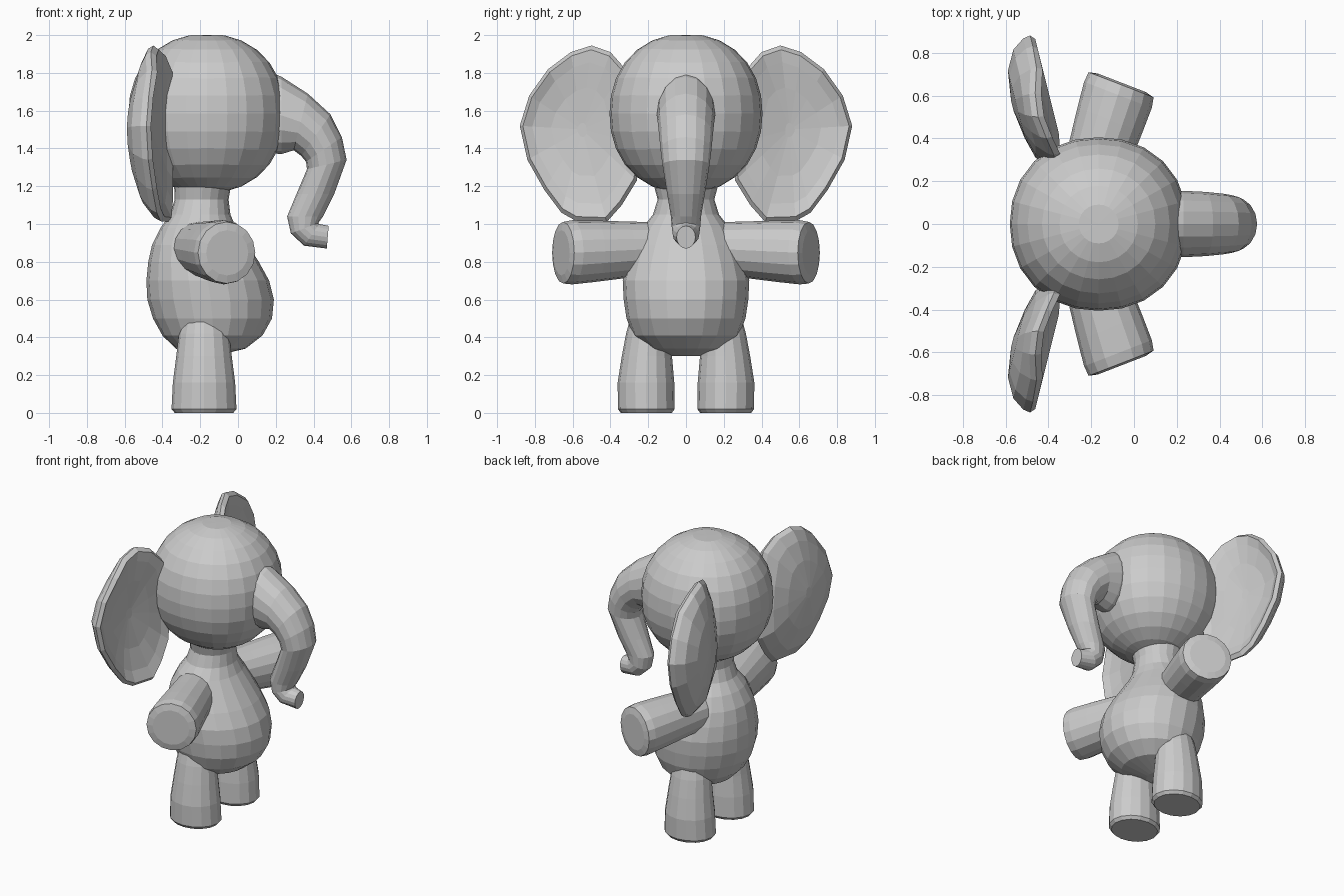
import bpy
import bmesh
from math import cos, sin, pi
from mathutils import Vector

if "Cube" in bpy.data.objects:
    bpy.data.objects.remove(bpy.data.objects["Cube"], do_unlink=True)

grey = bpy.data.materials.new("plain grey")
grey.use_nodes = True
GREY = (0.6, 0.6, 0.6, 1)
grey.diffuse_color = GREY
grey.node_tree.nodes["Principled BSDF"].inputs["Base Color"].default_value = GREY


def finish(name, bm, mirror=False):
    """Turn a bmesh into a flat shaded object, mirrored across y if asked."""
    bmesh.ops.recalc_face_normals(bm, faces=bm.faces)
    mesh = bpy.data.meshes.new(name)
    bm.to_mesh(mesh)
    bm.free()
    mesh.materials.append(grey)
    ob = bpy.data.objects.new(name, mesh)
    bpy.context.collection.objects.link(ob)
    if mirror:
        mod = ob.modifiers.new("mirror", 'MIRROR')
        mod.use_axis = (False, True, False)
    return ob


def skin(name, rings, mirror=False):
    """Bridge a row of point rings and cap both ends."""
    bm = bmesh.new()
    rows = [[bm.verts.new(p) for p in ring] for ring in rings]
    n = len(rows[0])
    for a, b in zip(rows, rows[1:]):
        for i in range(n):
            j = (i + 1) % n
            bm.faces.new((a[i], a[j], b[j], b[i]))
    bm.faces.new(rows[0])
    bm.faces.new(rows[-1])
    return finish(name, bm, mirror)


def ellipse(centre, u, v, n=16):
    c, u, v = Vector(centre), Vector(u), Vector(v)
    return [c + u * cos(2 * pi * i / n) + v * sin(2 * pi * i / n) for i in range(n)]


# Head: a slightly boxy ball, fuller towards the trunk
bm = bmesh.new()
bmesh.ops.create_uvsphere(bm, u_segments=24, v_segments=14, radius=1)
for v in bm.verts:
    p = v.co / sum(abs(c) ** 2.15 for c in v.co) ** (1 / 2.15)
    v.co = (p.x * 0.415 - 0.165, p.y * 0.405, min(p.z * 0.422 + 1.585, 2.0))
finish("head", bm)

# Body and neck: back x, front x, half width, height
body = [(-0.25, -0.13, 0.08, 0.30), (-0.33, 0.04, 0.20, 0.34),
        (-0.40, 0.13, 0.28, 0.41), (-0.45, 0.18, 0.315, 0.50),
        (-0.48, 0.19, 0.33, 0.60), (-0.485, 0.165, 0.335, 0.70),
        (-0.475, 0.11, 0.31, 0.80), (-0.455, 0.05, 0.275, 0.89),
        (-0.41, -0.01, 0.23, 0.98), (-0.36, -0.04, 0.175, 1.05),
        (-0.335, -0.05, 0.15, 1.13), (-0.34, -0.03, 0.18, 1.24)]
skin("body", [ellipse(((b + f) / 2, 0, z), ((f - b) / 2, 0, 0), (0, w, 0), 20)
              for b, f, w, z in body])

# Trunk: outer edge x and z, inner edge x and z, half width
trunk = [(0.10, 1.83, 0.12, 1.38, 0.14), (0.23, 1.78, 0.23, 1.37, 0.155),
         (0.37, 1.69, 0.295, 1.39, 0.15), (0.49, 1.58, 0.335, 1.36, 0.142),
         (0.55, 1.46, 0.36, 1.33, 0.135), (0.575, 1.34, 0.365, 1.29, 0.125),
         (0.51, 1.16, 0.31, 1.16, 0.10), (0.45, 1.04, 0.26, 1.04, 0.08),
         (0.425, 1.005, 0.28, 0.95, 0.075), (0.43, 1.0, 0.35, 0.885, 0.07),
         (0.48, 0.99, 0.47, 0.87, 0.05)]
skin("trunk", [ellipse(((a + c) / 2, 0, (b + d) / 2),
                       ((a - c) / 2, 0, (b - d) / 2), (0, w, 0))
               for a, b, c, d, w in trunk])

# Arms: thick tubes pointing sideways and a little forward
start, end = Vector((-0.21, 0.18, 0.87)), Vector((-0.06, 0.65, 0.848))
across = Vector((0.93, -0.36, 0))
skin("arms", [ellipse(start.lerp(end, t), across * r, (0, 0, r))
              for t, r in ((0, 0.14), (0.3, 0.15), (0.65, 0.163),
                           (0.9, 0.17), (1, 0.163), (1.02, 0.12))], True)

# Legs: stubby columns with flat soles; height, half depth, half width, side offset
legs = [(0, 0.155, 0.135, 0.21), (0.02, 0.172, 0.15, 0.21), (0.16, 0.165, 0.15, 0.212),
        (0.30, 0.147, 0.133, 0.207), (0.42, 0.133, 0.12, 0.197), (0.52, 0.11, 0.10, 0.19)]
skin("legs", [ellipse((-0.18, y, z), (rx, 0, 0), (0, ry, 0))
              for z, rx, ry, y in legs], True)

# Ears: cupped discs with a rounded back; outline as y and z
outline = [(0.27, 1.62), (0.32, 1.82), (0.40, 1.91), (0.50, 1.945), (0.61, 1.91),
           (0.73, 1.82), (0.83, 1.68), (0.88, 1.52), (0.84, 1.34), (0.75, 1.18),
           (0.66, 1.06), (0.58, 1.015), (0.42, 1.01), (0.34, 1.10), (0.26, 1.23),
           (0.25, 1.42)]


def ear_ring(scale, offset):
    """One scaled copy of the outline; the ear sweeps back at its tip and top."""
    ring = []
    for y, z in outline:
        y, z = 0.55 + (y - 0.55) * scale, 1.5 + (z - 1.5) * scale
        sweep = 0.25 * max(y - 0.4, 0) + 0.4 * max(z - 1.8, 0)
        ring.append((-0.345 - sweep + offset, y, z))
    return ring


skin("ears", [ear_ring(s, d) for s, d in
              ((0.08, -0.075), (0.5, -0.06), (0.8, -0.03), (0.95, 0.0),
               (1, -0.02), (0.96, -0.055), (0.8, -0.115), (0.5, -0.165), (0.08, -0.185))],
     True)
